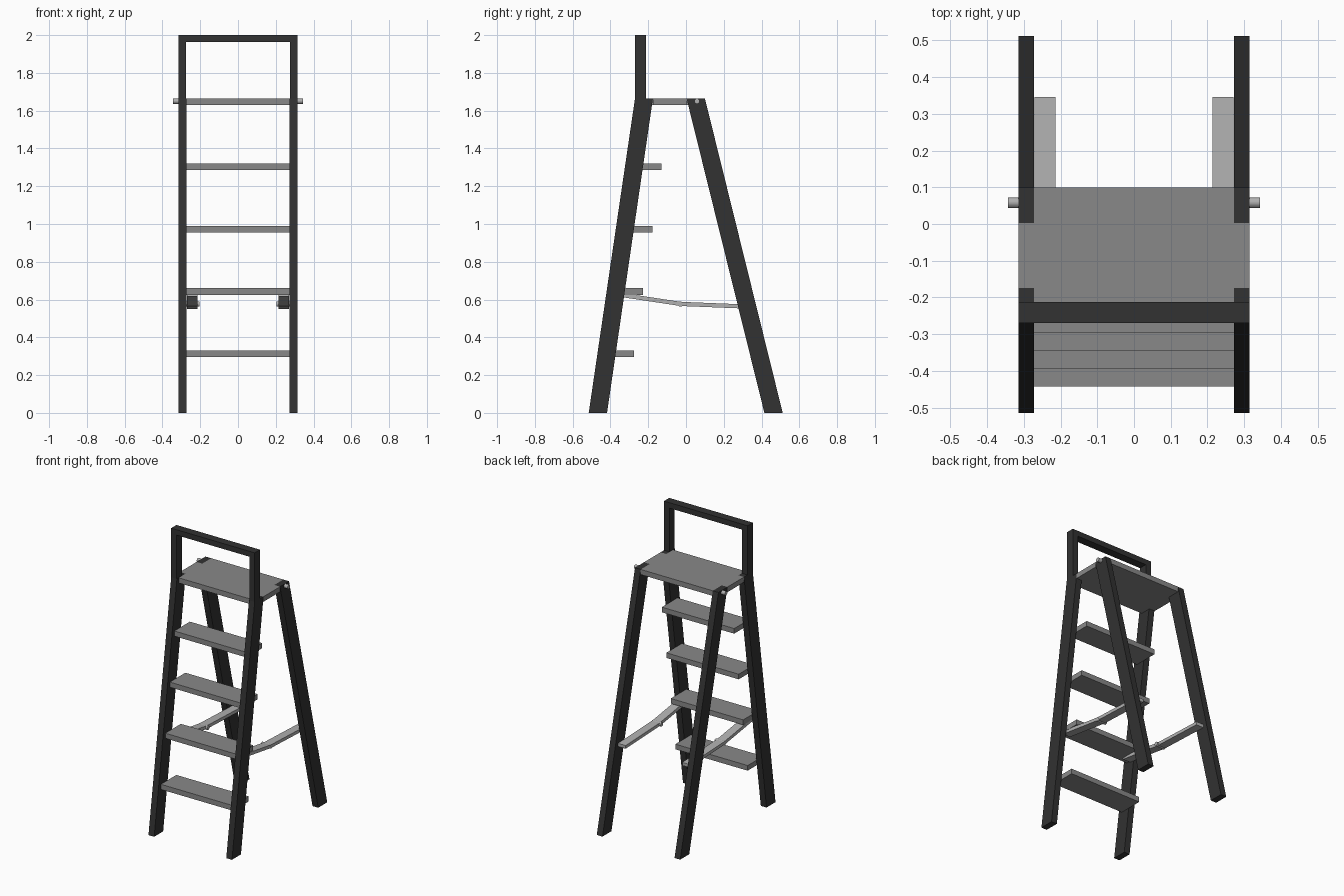
import bpy, bmesh, math
from mathutils import Vector

if "Cube" in bpy.data.objects:
    bpy.data.objects.remove(bpy.data.objects["Cube"])


def material(name, v):
    m = bpy.data.materials.new(name)
    m.diffuse_color = (v, v, v, 1)
    m.use_nodes = True
    m.node_tree.nodes["Principled BSDF"].inputs["Base Color"].default_value = m.diffuse_color
    return m


DARK = material("dark frame", 0.032)
GREY = material("step grey", 0.25)
LIGHT = material("light metal", 0.44)


def prism(name, pts, axis, lo, hi, mat):
    """Extrude a 2D outline along x (pts = y,z), y (pts = x,z) or z (pts = x,y)."""
    bm = bmesh.new()

    def put(p, d):
        c = list(p)
        c.insert(axis, d)
        return bm.verts.new(c)
    a = [put(p, lo) for p in pts]
    b = [put(p, hi) for p in pts]
    bm.faces.new(a)
    bm.faces.new(b[::-1])
    n = len(pts)
    for i in range(n):
        j = (i + 1) % n
        bm.faces.new((a[i], b[i], b[j], a[j]))
    bmesh.ops.recalc_face_normals(bm, faces=bm.faces)
    me = bpy.data.meshes.new(name)
    bm.to_mesh(me)
    bm.free()
    me.materials.append(mat)
    ob = bpy.data.objects.new(name, me)
    bpy.context.collection.objects.link(ob)
    return ob


def both_sides(name, pts, lo, hi, mat):
    prism(name + "_right", pts, 0, lo, hi, mat)
    prism(name + "_left", pts, 0, -hi, -lo, mat)


def circle(y, z, r, n=16):
    return [(y + r * math.cos(2 * math.pi * i / n),
             z + r * math.sin(2 * math.pi * i / n)) for i in range(n)]


def bar(p, q, t):
    p, q = Vector(p), Vector(q)
    d = (q - p).normalized()
    n = Vector((-d.y, d.x)) * t / 2
    return [tuple(v) for v in (p + n, q + n, q - n, p - n)]


TOP = 1.665
# legs
both_sides("front_leg", [(-.515, 0), (-.418, 0), (-.175, TOP), (-.27, TOP)],
           .272, .315, DARK)
both_sides("back_leg", [(.415, 0), (.512, 0), (.1, TOP), (.003, TOP)],
           .272, .315, DARK)

# hand rail
prism("hand_rail", [(-.315, TOP), (-.315, 2), (.315, 2), (.315, TOP),
                    (.275, TOP), (.275, 1.963), (-.275, 1.963), (-.275, TOP)],
      1, -.27, -.213, DARK)

# top platform, notched round the legs
half = [(.272, -.25), (.272, -.176), (.315, -.176), (.315, .004), (.272, .004), (.272, .1)]
prism("platform", half + [(-x, y) for x, y in reversed(half)], 2, 1.63, TOP, GREY)

# steps
for i in range(4):
    z = .295 + .33 * i
    y = -.442 + .0485 * i
    prism("step_%d" % (i + 1), [(y, z), (y + .167, z), (y + .167, z + .035), (y, z + .035)],
          0, -.273, .273, GREY)

# folding braces and their hinge pins
both_sides("front_brace", bar((-.36, .627), (-.022, .576), .022), .214, .271, LIGHT)
both_sides("back_brace", bar((-.03, .577), (.345, .562), .022), .214, .271, LIGHT)
both_sides("brace_pin", circle(-.03, .576, .014), .203, .272, LIGHT)

# pivot pins of the back legs
both_sides("pivot_pin", circle(.058, 1.65, .014), .30, .343, LIGHT)
